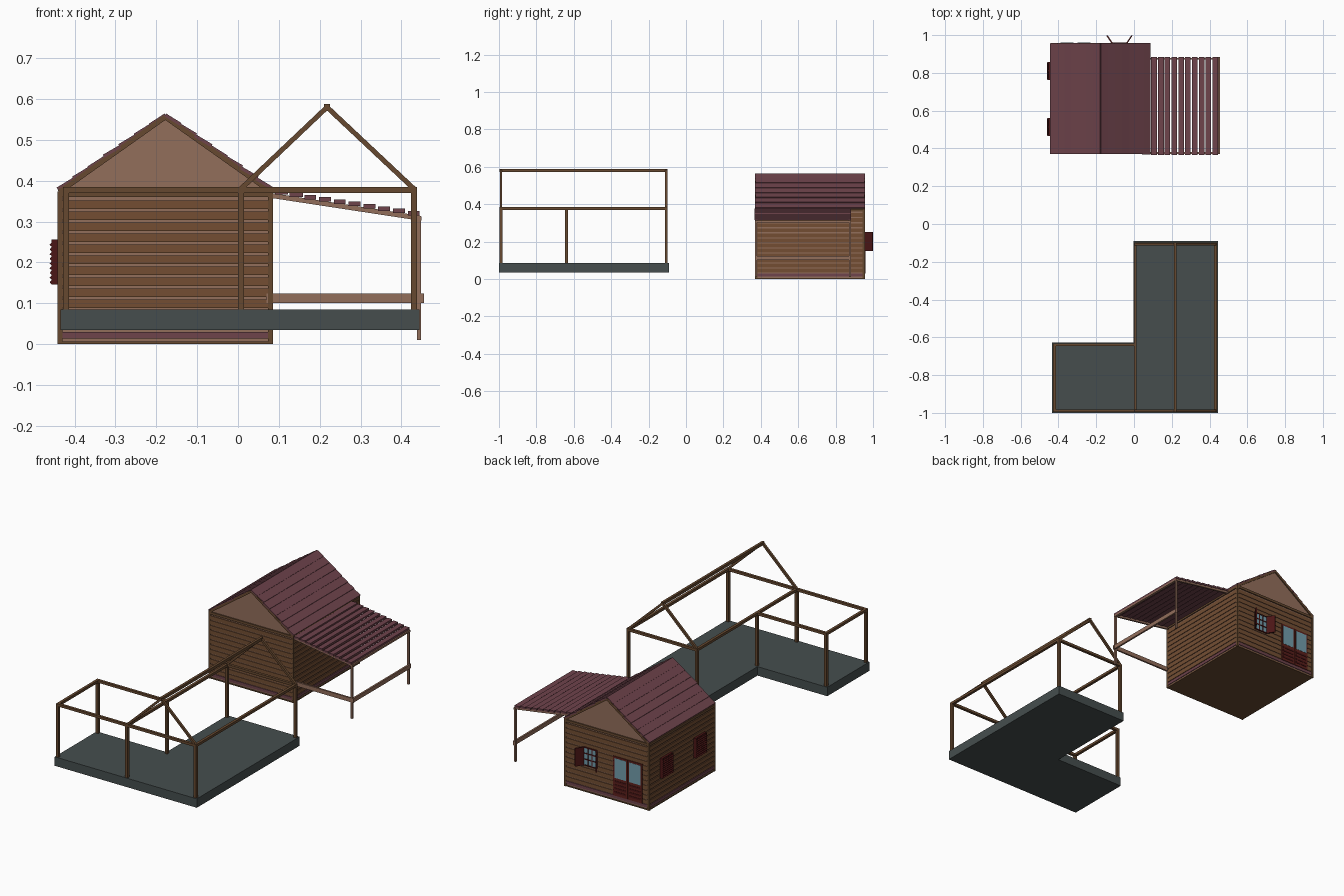
import bpy, bmesh, random
from mathutils import Vector, Matrix

if "Cube" in bpy.data.objects:
    bpy.data.objects.remove(bpy.data.objects["Cube"])

random.seed(4)


def mat(name, rgb):
    m = bpy.data.materials.new(name)
    m.diffuse_color = [c ** 2.2 for c in rgb] + [1]
    m.use_nodes = True
    m.node_tree.nodes["Principled BSDF"].inputs["Base Color"].default_value = m.diffuse_color
    return m


TIMBER = mat("timber", (.40, .29, .20))
PLANK = mat("plank_brown", (.45, .31, .21))
PALE = mat("pale_wood", (.57, .43, .36))
ROOF = mat("roof_red", (.43, .27, .30))
SLATE = mat("slab_grey", (.28, .31, .31))
GLASS = mat("glass", (.45, .61, .67))
RED = mat("door_red", (.37, .15, .13))
DARK = mat("shutter_red", (.30, .11, .11))


def finish(name, bm, m):
    bmesh.ops.recalc_face_normals(bm, faces=bm.faces)
    me = bpy.data.meshes.new(name)
    bm.to_mesh(me)
    bm.free()
    me.materials.append(m)
    ob = bpy.data.objects.new(name, me)
    bpy.context.collection.objects.link(ob)
    return ob


def part(name, m, boxes=(), bars=()):
    """boxes: (x0,x1,y0,y1,z0,z1); bars: (start, end, width, height)."""
    bm = bmesh.new()
    for x0, x1, y0, y1, z0, z1 in boxes:
        bmesh.ops.create_cube(bm, size=1, matrix=Matrix.Translation(
            ((x0 + x1) / 2, (y0 + y1) / 2, (z0 + z1) / 2)) @ Matrix.Diagonal((x1 - x0, y1 - y0, z1 - z0, 1)))
    for p, q, w, h in bars:
        p, q = Vector(p), Vector(q)
        d = (q - p).normalized()
        side = Vector((0, 0, 1)).cross(d).normalized()
        rot = Matrix((d, side, d.cross(side))).transposed().to_4x4()
        bmesh.ops.create_cube(bm, size=1, matrix=Matrix.Translation((p + q) / 2) @ rot
                              @ Matrix.Diagonal(((q - p).length, w, h, 1)))
    return finish(name, bm, m)


def prism(name, m, pts, lift):
    bm = bmesh.new()
    f = bm.faces.new([bm.verts.new(p) for p in pts])
    ext = bmesh.ops.extrude_face_region(bm, geom=[f])
    bmesh.ops.translate(bm, vec=lift, verts=[v for v in ext["geom"] if isinstance(v, bmesh.types.BMVert)])
    return finish(name, bm, m)


# --- open frame on an L-shaped slab ---
prism("floor_slab", SLATE, [(-.435, -1, .035), (.445, -1, .035), (.445, -.09, .035),
                            (-.003, -.09, .035), (-.003, -.628, .035), (-.435, -.628, .035)], (0, 0, .05))
XL, XM, XR, XC = -.421, .007, .431, .218
YF, YM, YB = -.989, -.639, -.106
r = .0075
posts = [(XL, YF), (XM, YF), (XR, YF), (XL, YM), (XM, YM), (XM, YB), (XR, YB)]
part("frame_posts", TIMBER, [(x - r, x + r, y - r, y + r, .08, .375) for x, y in posts])
part("frame_top_beams", TIMBER,
     [(XL - r, XR + r, YF - r, YF + r, .37, .384), (XL - r, XM + r, YM - r, YM + r, .37, .384),
      (XM - r, XR + r, YB - r, YB + r, .37, .384), (XL - r, XL + r, YF, YM, .37, .384),
      (XM - r, XM + r, YF, YB, .37, .384), (XR - r, XR + r, YF, YB, .37, .384)])
part("frame_rafters", TIMBER,
     bars=[((x, y, .38), (XC, y, .58), .013, .012) for y in (YF, YB) for x in (XM, XR)])
part("frame_ridge", TIMBER, [(XC - .007, XC + .007, YF - r, YB + r, .572, .588)])

# --- house core: pentagon profile run along y ---
X0, X1, Y0, Y1 = -.442, .086, .37, .957
CX, EAVE, PEAK = -.178, .372, .556
g = .006
prism("house_core", PALE, [(X0 + g, Y0 + g, .004), (X1 - g, Y0 + g, .004), (X1 - g, Y0 + g, EAVE),
                           (CX, Y0 + g, PEAK), (X0 + g, Y0 + g, EAVE)], (0, Y1 - Y0 - 2 * g, 0))
part("house_floor", TIMBER, [(X0 + .002, X1 - .002, Y0 + .002, Y1 - .002, 0, .006)])
part("house_plinth", ROOF, [(X0 + .002, X1 - .002, Y0 + .002, Y1 - .002, .014, .03)])

# horizontal siding on all four walls
rows, z = [], .034
while z < .345:
    rows.append(z)
    z += .027
step = .021
part("siding_front_back", PLANK, [(X0 + g, X1 - g, a, a + .005, z, z + step)
                                  for a in (Y0 + .002, Y1 - .007) for z in rows])
part("siding_sides", PLANK, [(a, a + .005, Y0 + g, Y1 - g, z, z + step)
                             for a in (X0 + .002, X1 - .007) for z in rows])

# corner posts, wall plates and gable trim
part("corner_posts", TIMBER, [(x, x + .012, y, y + .012, 0, .372)
                              for x in (X0, X1 - .012) for y in (Y0, Y1 - .012)])
part("wall_plates", TIMBER, [(X0, X1, Y0, Y0 + .012, .36, .374), (X0, X1, Y1 - .012, Y1, .36, .374),
                             (X0, X0 + .012, Y0, Y1, .36, .374), (X1 - .012, X1, Y0, Y1, .36, .374)])
part("gable_trim", TIMBER, bars=[((x, y, .372), (CX, y, PEAK), .01, .012)
                                 for x in (X0 + .004, X1 - .004) for y in (Y0 + .005, Y1 - .005)])

# roof planks, slightly uneven and overlapping
planks = []
n = 7
for ex in (X0, X1):
    for i in range(n):
        a, b = i / n, (i + 1.08) / n if i < n - 1 else 1
        j = random.uniform(.003, .006)
        pa = (ex + (CX - ex) * a, (Y0 + Y1) / 2, .376 + (.559 - .376) * a + j)
        pb = (ex + (CX - ex) * b, (Y0 + Y1) / 2, .374 + (.559 - .374) * b + .002)
        planks.append((pa, pb, Y1 - Y0 + random.uniform(-.004, .002), .008))
part("roof_planks", ROOF, bars=planks)

# --- side canopy ---
CY0, CY1 = .37, .883
part("canopy_rafters", PALE, bars=[((.08, y, .364), (.447, y, .308), .01, .012)
                                   for y in (CY0 + .006, CY1 - .008)])
part("canopy_edge_beam", PALE, [(.436, .449, CY0, CY1, .302, .312)])
part("canopy_slats", ROOF, [(.09 + i * .0362, .09 + i * .0362 + .029 + .004 * (i < 2), CY0 - .004, CY1,
                             .366 - i * .0057, .377 - i * .0057) for i in range(10)])
part("canopy_posts", PALE, [(.438, .448, y, y + .01, .01, .308) for y in (CY0, CY1 - .012)])
part("canopy_rails", PALE, [(.07, .456, CY0, CY0 + .01, .101, .124), (.444, .454, CY0, CY1, .101, .124)])

# --- back double door ---
DX0, DX1 = -.40, -.22
mid = (DX0 + DX1) / 2
part("door_leaves", RED, [(DX0, mid - .002, Y1 - .004, Y1 + .002, .03, .25),
                          (mid + .002, DX1, Y1 - .004, Y1 + .002, .03, .25)])
part("door_glass", GLASS, [(x + .01, x + .08, Y1, Y1 + .003, .13, .24) for x in (DX0, mid)])
part("door_slats", DARK, [(x + .01, x + .08, Y1, Y1 + .004, z, z + .01)
                          for x in (DX0, mid) for z in (.045, .065, .085, .105)])

# --- back window with open shutters ---
W0, W1 = -.117, -.037
part("window_glass", GLASS, [(W0, W1, Y1 - .004, Y1 + .001, .152, .25)])
bars = [(x - .0025, x + .0025, Y1 - .002, Y1 + .004, .15, .252)
        for x in (W0, W0 + .027, W1 - .027, W1)]
bars += [(W0, W1, Y1 - .002, Y1 + .004, z - .0025, z + .0025) for z in (.152, .185, .218, .25)]
part("window_bars", DARK, bars)
part("open_shutters", DARK, bars=[((W0, Y1 + .002, .201), (W0 - .026, .998, .201), .007, .102),
                                  ((W1, Y1 + .002, .201), (W1 + .026, .998, .201), .007, .102)])

# --- closed louvred shutters on the left wall ---
for i, y in enumerate((.466, .763)):
    louvres = [((X0 - .012, y + .048, .155 + k * .0115), (X0 - .017, y + .048, .149 + k * .0115), .09, .006)
               for k in range(9)]
    part(f"side_shutter_{i + 1}", DARK,
         [(X0 - .01, X0 + .002, y, y + .095, .146, .256), (X0 - .015, X0, y, y + .008, .146, .256),
          (X0 - .015, X0, y + .087, y + .095, .146, .256), (X0 - .015, X0, y + .044, y + .051, .146, .256)],
         louvres)
